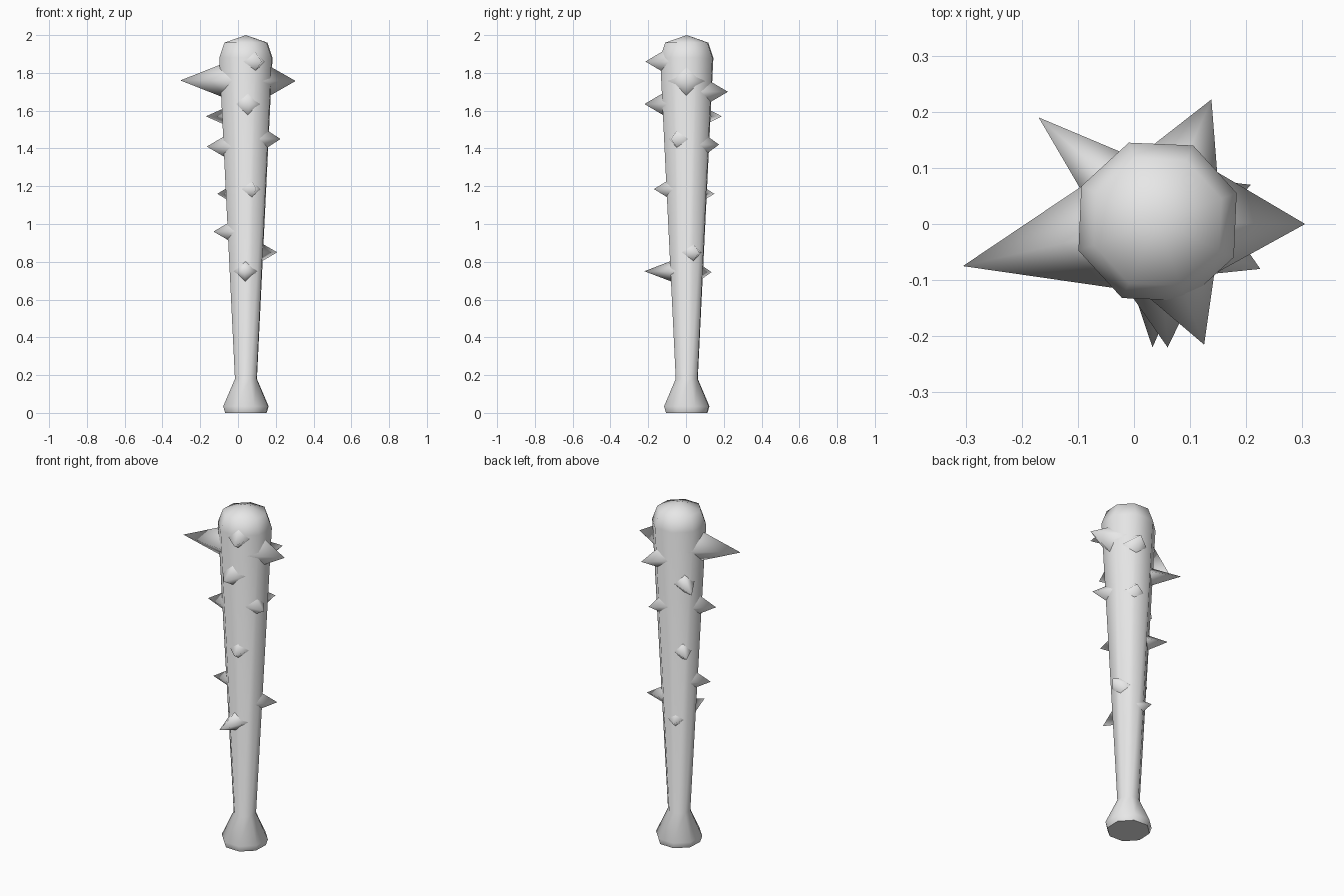
import bpy
import bmesh
import math
from mathutils import Vector

cube = bpy.data.objects.get("Cube")
if cube:
    bpy.data.objects.remove(cube, do_unlink=True)

grey = bpy.data.materials.new("plain grey")
grey.use_nodes = True
grey.diffuse_color = (0.8, 0.8, 0.8, 1)
grey.node_tree.nodes["Principled BSDF"].inputs["Base Color"].default_value = (0.8, 0.8, 0.8, 1)

AXIS = Vector((0.042, 0.004, 0))
SIDES = 8
TURN = math.radians(20)
HANDLE_Z, HANDLE_R = 0.18, 0.062
HEAD_Z, HEAD_R = 1.88, 0.15


def finish(bm, name, angle):
    bmesh.ops.recalc_face_normals(bm, faces=bm.faces[:])
    mesh = bpy.data.meshes.new(name)
    bm.to_mesh(mesh)
    bm.free()
    mesh.materials.append(grey)
    obj = bpy.data.objects.new(name, mesh)
    bpy.context.collection.objects.link(obj)
    bpy.ops.object.select_all(action="DESELECT")
    obj.select_set(True)
    bpy.context.view_layer.objects.active = obj
    bpy.ops.object.shade_smooth_by_angle(angle=math.radians(angle))
    return obj


def shaft_radius(z):
    return HANDLE_R + (HEAD_R - HANDLE_R) * (z - HANDLE_Z) / (HEAD_Z - HANDLE_Z)


# Club body: flared pommel, tapering shaft and low domed head
def club_body():
    profile = [(0.117, 0), (0.128, 0.035), (HANDLE_R, HANDLE_Z),
               (HEAD_R, HEAD_Z), (0.121, 1.96)]
    bm = bmesh.new()
    rings = []
    for r, z in profile:
        ring = []
        for i in range(SIDES):
            a = TURN + math.tau * i / SIDES
            ring.append(bm.verts.new(AXIS + Vector((r * math.cos(a), r * math.sin(a), z))))
        rings.append(ring)
    tip = bm.verts.new(AXIS + Vector((0, 0, 2)))
    bm.faces.new(rings[0])
    for i in range(SIDES):
        j = (i + 1) % SIDES
        for low, high in zip(rings, rings[1:]):
            bm.faces.new((low[i], low[j], high[j], high[i]))
        bm.faces.new((rings[-1][i], rings[-1][j], tip))
    finish(bm, "club_body", 62)


# Four-sided spike, rooted inside the shaft and pointing outward to its tip
def spike(name, x, y, z, half_width):
    tip = Vector((x, y, z))
    out = tip - AXIS - Vector((0, 0, z))
    reach = out.length
    out.normalize()
    side = Vector((-out.y, out.x, 0))
    up = Vector((0, 0, 1))
    body = shaft_radius(z)
    root = 0.6 * body
    width = half_width * (reach - root) / (reach - 0.94 * body)
    centre = AXIS + out * root + up * z
    bm = bmesh.new()
    base = [bm.verts.new(centre + d * width) for d in (up, side, -up, -side)]
    point = bm.verts.new(tip)
    bm.faces.new(base)
    for a, b in zip(base, base[1:] + base[:1]):
        bm.faces.new((a, b, point))
    finish(bm, name, 100)


club_body()

# Tip position and half width where each spike leaves the wood
spikes = [
    ("large_spike", -0.305, -0.075, 1.76, 0.085),
    ("side_spike", 0.305, 0, 1.757, 0.073),
    ("head_front_spike", 0.125, -0.215, 1.86, 0.052),
    ("upper_back_spike", 0.138, 0.222, 1.7, 0.057),
    ("upper_front_spike", 0.06, -0.22, 1.635, 0.056),
    ("upper_corner_spike", -0.17, 0.19, 1.57, 0.052),
    ("middle_side_spike", 0.225, -0.08, 1.45, 0.048),
    ("middle_back_spike", 0.122, 0.175, 1.42, 0.046),
    ("middle_left_spike", -0.165, -0.045, 1.41, 0.054),
    ("middle_front_spike", 0.095, -0.17, 1.185, 0.044),
    ("middle_corner_spike", -0.11, 0.15, 1.16, 0.045),
    ("lower_left_spike", -0.13, -0.045, 0.96, 0.046),
    ("lower_side_spike", 0.208, 0.07, 0.85, 0.047),
    ("lower_front_spike", 0.033, -0.22, 0.75, 0.053),
    ("lower_back_spike", -0.01, 0.135, 0.745, 0.036),
]
for entry in spikes:
    spike(*entry)
